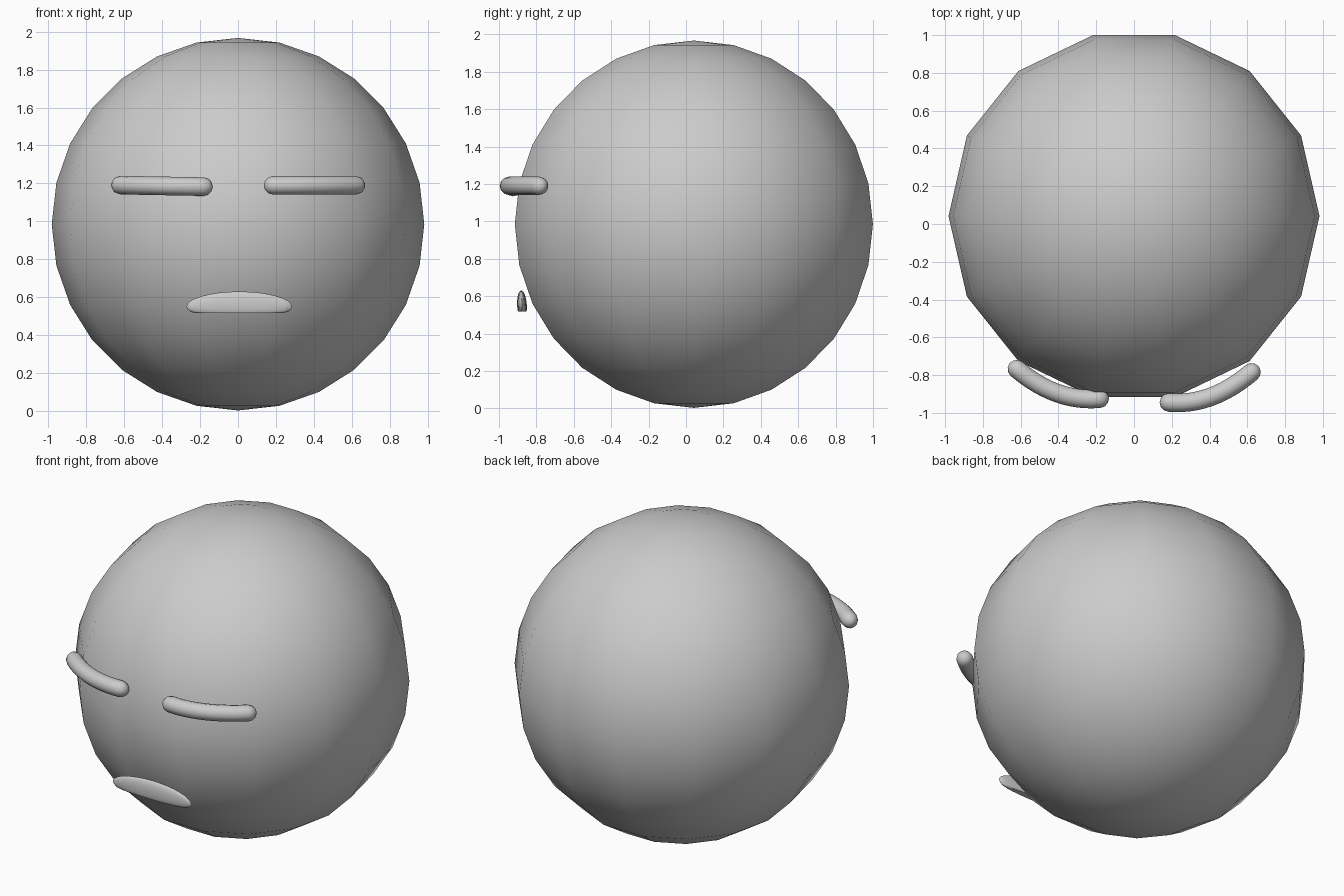
import bpy, bmesh, math
from mathutils import Vector, Matrix

if "Cube" in bpy.data.objects:
    bpy.data.objects.remove(bpy.data.objects["Cube"])

R, CY, CZ = 0.982, 0.042, 0.985


def finish(name, bm):
    me = bpy.data.meshes.new(name)
    bmesh.ops.recalc_face_normals(bm, faces=bm.faces)
    bm.to_mesh(me)
    bm.free()
    for p in me.polygons:
        p.use_smooth = True
    ob = bpy.data.objects.new(name, me)
    bpy.context.collection.objects.link(ob)
    return ob


# head: coarse 14 x 14 smooth sphere with a vertex column on +x
bm = bmesh.new()
bmesh.ops.create_uvsphere(bm, u_segments=14, v_segments=14, radius=R)
if max(v.co.y for v in bm.verts) > R * 0.99:
    bmesh.ops.rotate(bm, verts=bm.verts, matrix=Matrix.Rotation(math.pi / 2, 3, 'Z'))
bmesh.ops.translate(bm, verts=bm.verts, vec=(0, CY, CZ))
finish("head", bm)


# closed eyes: round-ended tubes along a bent path
def quad_bezier(a, c, b, t):
    return a * (1 - t) ** 2 + c * 2 * t * (1 - t) + b * t * t


def tube(name, a, c, b, r, steps=12, sides=12):
    a, c, b = Vector(a), Vector(c), Vector(b)
    pts = [quad_bezier(a, c, b, i / steps) for i in range(steps + 1)]
    d0, d1 = (pts[0] - pts[1]).normalized(), (pts[-1] - pts[-2]).normalized()
    cap = [math.radians(g) for g in (85, 60, 30)]
    rings = [(pts[0] + d0 * r * math.sin(g), r * math.cos(g)) for g in cap]
    rings += [(p, r) for p in pts]
    rings += [(pts[-1] + d1 * r * math.sin(g), r * math.cos(g)) for g in reversed(cap)]
    bm = bmesh.new()
    loops = []
    for i, (p, rad) in enumerate(rings):
        t = (rings[min(i + 1, len(rings) - 1)][0] - rings[max(i - 1, 0)][0]).normalized()
        u = t.cross(Vector((0, 0, 1))).normalized()
        w = u.cross(t)
        angs = [2 * math.pi * k / sides for k in range(sides)]
        loops.append([bm.verts.new(p + (u * math.cos(g) + w * math.sin(g)) * rad) for g in angs])
    for l0, l1 in zip(loops, loops[1:]):
        for k in range(sides):
            j = (k + 1) % sides
            bm.faces.new((l0[k], l0[j], l1[j], l1[k]))
    bm.faces.new(loops[0])
    bm.faces.new(loops[-1])
    return finish(name, bm)


tube("right_eye", (0.185, -0.945, 1.19), (0.41, -0.965, 1.19), (0.622, -0.785, 1.19), 0.049)
tube("left_eye", (-0.182, -0.925, 1.183), (-0.41, -0.945, 1.187), (-0.62, -0.768, 1.191), 0.049)

# mouth: thin dome with a flat underside
bm = bmesh.new()
bmesh.ops.create_uvsphere(bm, u_segments=24, v_segments=16, radius=1)
for v in bm.verts:
    x, y, z = v.co
    z = 0.08 * z if z > 0 else -0.033 * min(1, -2.1 * z)
    v.co = (0.007 + 0.278 * x, -0.877 + 0.026 * y - 0.05 * z, 0.55 + z)
mouth = finish("mouth", bm)
bpy.context.view_layer.objects.active = mouth
mouth.select_set(True)
bpy.ops.object.shade_smooth_by_angle(angle=math.radians(50))
